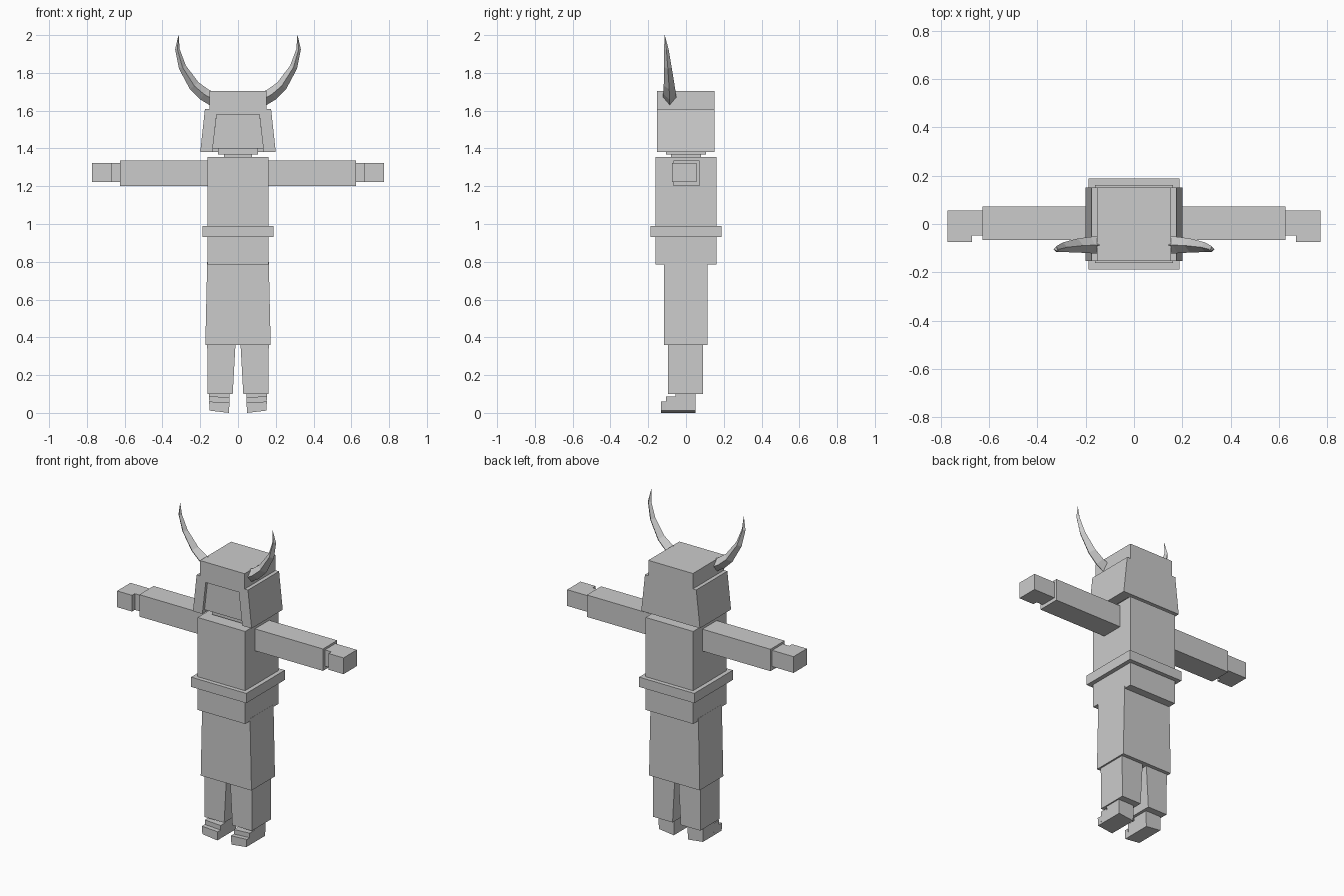
import bpy, bmesh
from mathutils import Vector

if "Cube" in bpy.data.objects:
    bpy.data.objects.remove(bpy.data.objects["Cube"])

grey = bpy.data.materials.new("plain_grey")
grey.diffuse_color = (0.6, 0.6, 0.6, 1)
grey.use_nodes = True
grey.node_tree.nodes["Principled BSDF"].inputs["Base Color"].default_value = grey.diffuse_color


def finish(name, bm):
    bmesh.ops.recalc_face_normals(bm, faces=bm.faces)
    mesh = bpy.data.meshes.new(name)
    bm.to_mesh(mesh)
    bm.free()
    mesh.materials.append(grey)
    obj = bpy.data.objects.new(name, mesh)
    bpy.context.collection.objects.link(obj)
    return obj


def prism(name, points, axis, lo, hi, mirror=False):
    """Extrude a flat outline along one axis; optionally add the mirrored twin."""
    def place(p, d):
        v = list(p)
        v.insert("xyz".index(axis), d)
        return v
    for side, sign in (("", 1),) if not mirror else (("_right", 1), ("_left", -1)):
        bm = bmesh.new()
        face = bm.faces.new([bm.verts.new(place(p, lo)) for p in points])
        ext = bmesh.ops.extrude_face_region(bm, geom=[face])
        offset = Vector(place((0, 0), hi - lo))
        for v in ext["geom"]:
            if isinstance(v, bmesh.types.BMVert):
                v.co += offset
        for v in bm.verts:
            v.co.x *= sign
        finish(name + side, bm)


def rect(a0, a1, b0, b1):
    return [(a0, b0), (a1, b0), (a1, b1), (a0, b1)]


def taper(bottom, top, z0, z1):
    return [(-bottom, z0), (bottom, z0), (top, z1), (-top, z1)]


# Body
prism("torso", rect(-.162, .162, -.162, .162), "z", .785, 1.355)
prism("belt", rect(-.188, .188, -.188, .188), "z", .93, .99)
prism("skirt", taper(.173, .163, .36, .80), "y", -.116, .113)

# Arms and hands with a notch behind the fingers
prism("arm", rect(-.067, .072, 1.20, 1.335), "x", .15, .626, True)
prism("hand", [(.62, -.048), (.67, -.048), (.67, -.075), (.772, -.075),
               (.772, .055), (.62, .055)], "z", 1.222, 1.322, True)

# Legs, narrowing on the inside
prism("leg", [(.013, .37), (.028, .10), (.161, .10), (.163, .37)],
      "y", -.095, .091, True)

# Stepped feet, the sole tipped slightly towards the middle
for name, y0, y1, top in (("heel", -.055, .05, .105), ("instep", -.105, -.055, .088),
                          ("toe", -.133, -.105, .060)):
    prism(name, [(.048, 0), (.15, .012), (.153, top), (.045, top - .006)],
          "y", y0, y1, True)

# Head inside an open-fronted helmet
prism("neck", rect(-.105, .105, -.105, .105), "z", 1.367, 1.42)
prism("throat", rect(-.075, .075, -.08, .08), "z", 1.34, 1.38)
prism("face", taper(.134, .112, 1.40, 1.585), "y", -.135, .13)
prism("helmet_front", [(-.2, 1.38), (-.175, 1.61), (.175, 1.61), (.2, 1.38),
                       (.136, 1.38), (.113, 1.58), (-.113, 1.58), (-.136, 1.38)],
      "y", -.153, .12)
prism("helmet_back", taper(.2, .175, 1.38, 1.61), "y", .12, .15)
prism("helmet_cap", rect(-.152, .152, -.153, .15), "z", 1.60, 1.705)

# Curved horns with a diamond section: (x, y, z, radius)
path = [(.135, -.086, 1.662, .036), (.18, -.087, 1.687, .034), (.232, -.089, 1.732, .029),
        (.294, -.096, 1.83, .02), (.321, -.104, 1.925, .012), (.315, -.113, 2.0, .0008)]
for side, sign in (("right", 1), ("left", -1)):
    bm = bmesh.new()
    rings = []
    for i, (x, y, z, r) in enumerate(path):
        a, b = path[max(i - 1, 0)], path[min(i + 1, len(path) - 1)]
        t = Vector((b[0] - a[0], 0, b[2] - a[2])).normalized()
        n, w = Vector((t.z, 0, -t.x)), Vector((0, 1, 0))
        c = Vector((x, y, z))
        ring = [bm.verts.new(c + d * r) for d in (n, w, -n, -w)]
        if rings:
            for k in range(4):
                m = (k + 1) % 4
                bm.faces.new((rings[-1][k], rings[-1][m], ring[m], ring[k]))
        rings.append(ring)
    bm.faces.new(rings[0])
    bm.faces.new(rings[-1])
    for v in bm.verts:
        v.co.x *= sign
    finish("horn_" + side, bm)
